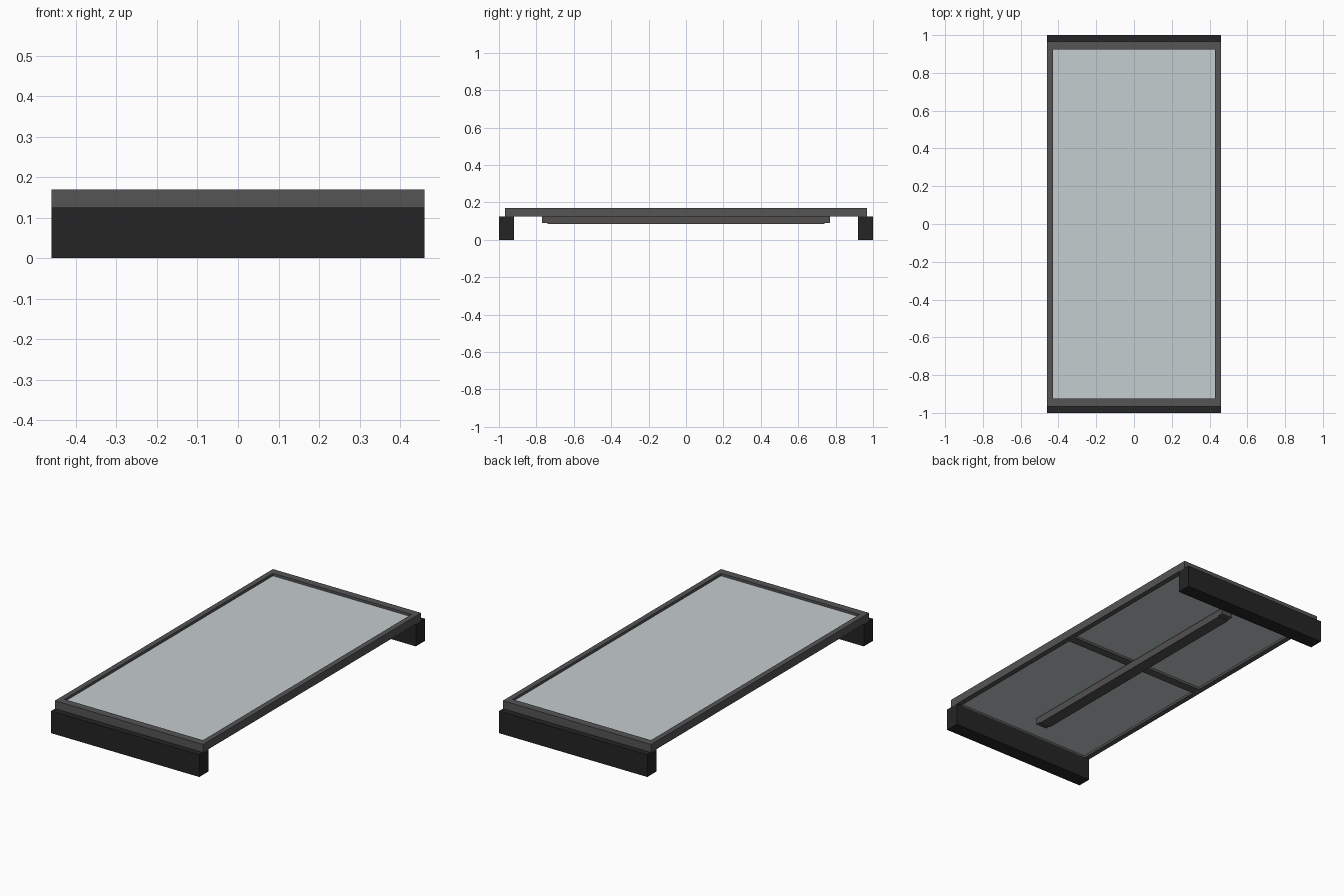
import bpy

if "Cube" in bpy.data.objects:
    bpy.data.objects.remove(bpy.data.objects["Cube"])

def material(name, c):
    m = bpy.data.materials.new(name)
    m.diffuse_color = (*c, 1)
    m.use_nodes = True
    m.node_tree.nodes["Principled BSDF"].inputs["Base Color"].default_value = m.diffuse_color
    return m

black = material("black", (0.018, 0.018, 0.019))
grey = material("dark_grey", (0.09, 0.09, 0.092))
brown = material("beam_grey", (0.085, 0.08, 0.078))
glass = material("pale_panel", (0.56, 0.61, 0.62))

def box(name, x, y, z, mat):
    """Box from (min, max) ranges."""
    r = (x, y, z)
    bpy.ops.mesh.primitive_cube_add(size=1, location=[(a + b) / 2 for a, b in r])
    o = bpy.context.object
    o.name = name
    o.scale = [b - a for a, b in r]
    bpy.ops.object.transform_apply(location=False, rotation=False, scale=True)
    o.data.materials.append(mat)
    return o

def pair(a, b, s):
    return tuple(sorted((s * a, s * b)))

for s, side, end in ((-1, "left", "front"), (1, "right", "back")):
    # end feet
    box(end + "_foot", (-0.46, 0.46), pair(0.92, 1.0, s), (0, 0.125), black)
    # frame rails
    box(end + "_rail", (-0.46, 0.46), pair(0.925, 0.967, s), (0.125, 0.17), grey)
    box(side + "_rail", pair(0.43, 0.46, s), (-0.925, 0.925), (0.125, 0.17), grey)
    # beam end blocks
    box(end + "_beam_end", (-0.034, 0.034), pair(0.74, 0.77, s), (0.09, 0.125), brown)

# recessed panel
box("panel", (-0.43, 0.43), (-0.925, 0.925), (0.138, 0.156), glass)
# underside cross brace and long beam
box("cross_brace", (-0.43, 0.43), (-0.025, 0.025), (0.125, 0.138), grey)
box("long_beam", (-0.034, 0.034), (-0.74, 0.74), (0.084, 0.125), brown)
